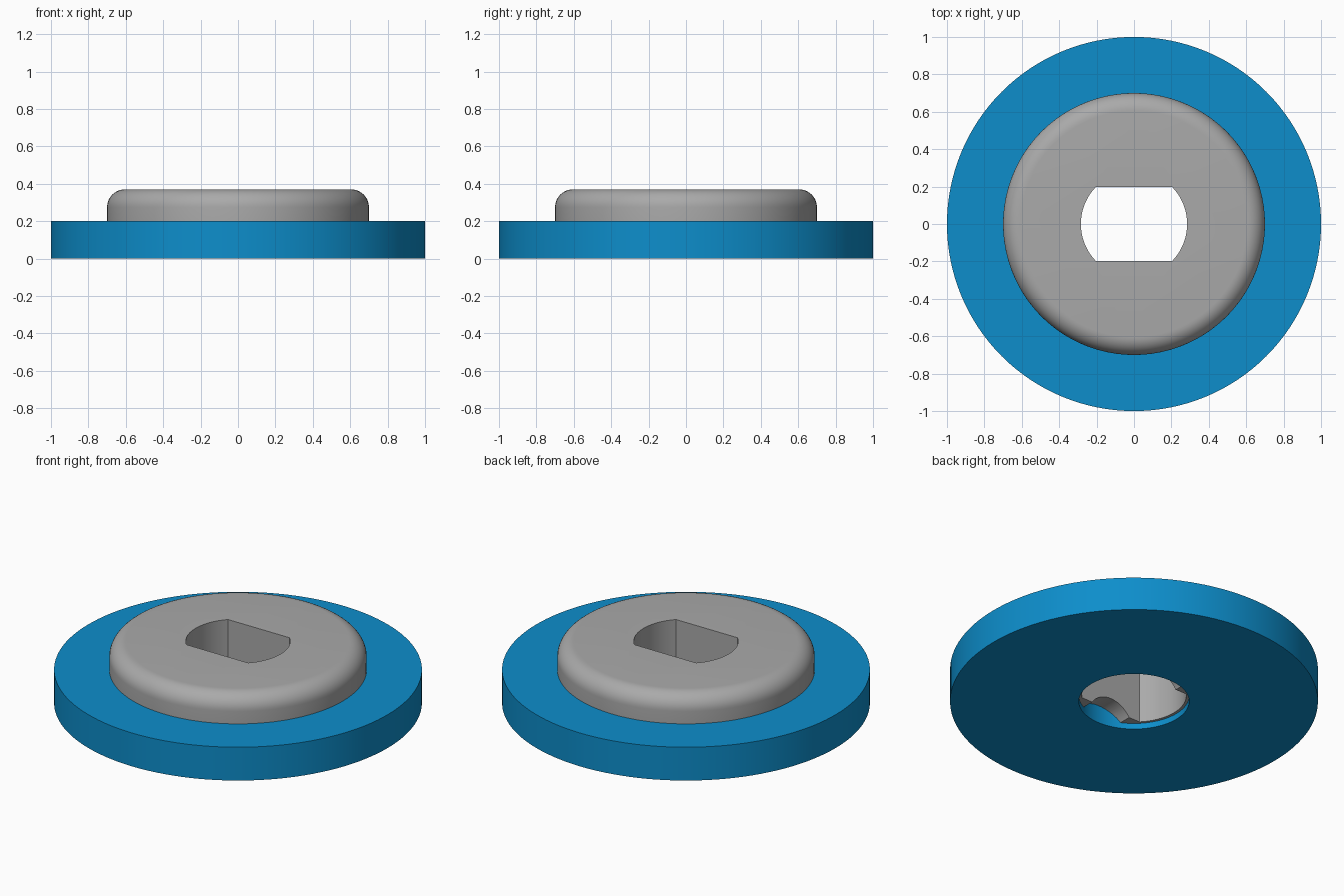
import bpy, bmesh, math
from mathutils import Matrix

if "Cube" in bpy.data.objects:
    bpy.data.objects.remove(bpy.data.objects["Cube"])

SEG = 128


def material(name, rgb):
    m = bpy.data.materials.new(name)
    m.diffuse_color = (*rgb, 1)
    m.use_nodes = True
    m.node_tree.nodes["Principled BSDF"].inputs["Base Color"].default_value = m.diffuse_color
    return m


blue = material("blue", (0.004, 0.27, 0.60))
grey = material("grey", (0.40, 0.40, 0.40))


def finish(bm, name, mat):
    bmesh.ops.recalc_face_normals(bm, faces=bm.faces)
    me = bpy.data.meshes.new(name)
    bm.to_mesh(me)
    bm.free()
    me.materials.append(mat)
    ob = bpy.data.objects.new(name, me)
    bpy.context.collection.objects.link(ob)
    return ob


def lathe(name, profile, mat, closed):
    """Revolve (radius, z) points; closed joins last to first, else ends are capped."""
    bm = bmesh.new()
    rings = [[bm.verts.new((r * math.cos(2 * math.pi * i / SEG),
                            r * math.sin(2 * math.pi * i / SEG), z))
              for i in range(SEG)] for r, z in profile]
    pairs = list(zip(rings, rings[1:]))
    if closed:
        pairs.append((rings[-1], rings[0]))
    else:
        bm.faces.new(rings[0])
        bm.faces.new(rings[-1])
    for a, b in pairs:
        for i in range(SEG):
            j = (i + 1) % SEG
            bm.faces.new((a[i], a[j], b[j], b[i]))
    return finish(bm, name, mat)


def cut(ob, cutter):
    mod = ob.modifiers.new("cut", 'BOOLEAN')
    mod.operation = 'DIFFERENCE'
    mod.solver = 'EXACT'
    mod.object = cutter
    cutter.hide_render = True
    bpy.context.view_layer.objects.active = ob
    bpy.ops.object.modifier_apply(modifier=mod.name)
    bpy.data.objects.remove(cutter)


def smooth(ob):
    bpy.ops.object.select_all(action='DESELECT')
    ob.select_set(True)
    bpy.context.view_layer.objects.active = ob
    bpy.ops.object.shade_smooth_by_angle(angle=math.radians(30))


# Wide base disc with a round bore
base = lathe("base_disc", [(0.3, 0), (1, 0), (1, 0.2), (0.3, 0.2)], blue, True)

# Raised hub with a rounded rim and a plug that sits in the bore
FIL = 0.095
rim = [(0.7 - FIL + FIL * math.cos(a), 0.37 - FIL + FIL * math.sin(a))
       for a in (math.pi / 2 * i / 10 for i in range(11))]
hub = lathe("hub", [(0.3, 0.035), (0.3, 0.2), (0.7, 0.2)] + rim, grey, False)

# Bore with two flat sides
R, FLAT = 0.284, 0.197
a0 = math.asin(FLAT / R)
arc = [a0 * (2 * i / 24 - 1) for i in range(25)]
outline = [(R * math.cos(a), R * math.sin(a))
           for a in arc + [a + math.pi for a in arc]]
bm = bmesh.new()
face = bm.faces.new([bm.verts.new((x, y, -0.1)) for x, y in outline])
ext = bmesh.ops.extrude_face_region(bm, geom=[face])
bmesh.ops.translate(bm, vec=(0, 0, 0.7),
                    verts=[v for v in ext["geom"] if isinstance(v, bmesh.types.BMVert)])
cut(hub, finish(bm, "bore_cutter", grey))

# Rounded groove across the underside of the plug
bm = bmesh.new()
bmesh.ops.create_cone(bm, cap_ends=True, segments=64, radius1=0.156, radius2=0.156, depth=1,
                      matrix=Matrix.Translation((0, 0, -0.05)) @ Matrix.Rotation(math.pi / 2, 4, 'X'))
cut(hub, finish(bm, "groove_cutter", grey))

for part in (base, hub):
    smooth(part)
